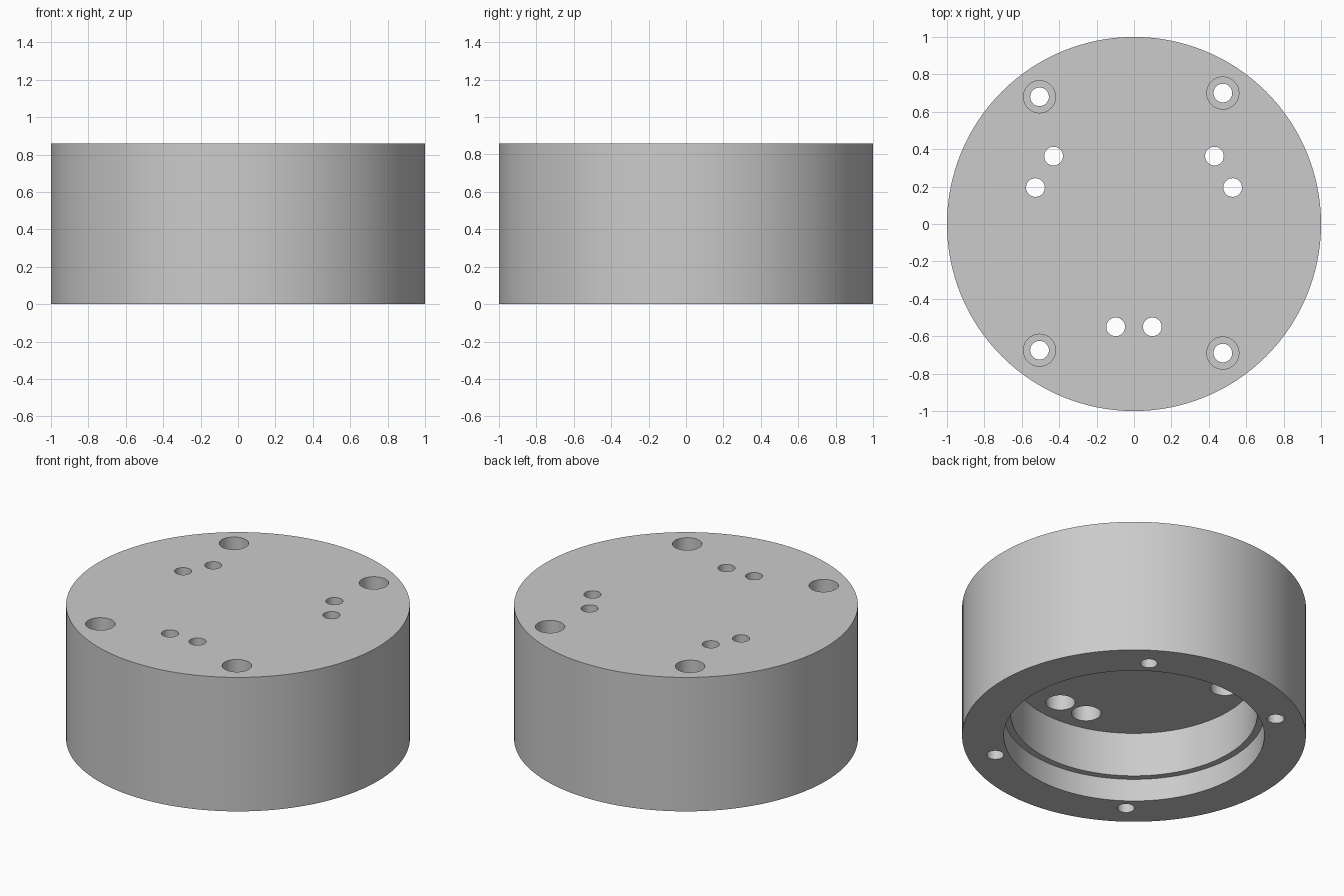
import bpy
import bmesh
from math import cos, sin, tau

cube = bpy.data.objects.get("Cube")
if cube:
    bpy.data.objects.remove(cube, do_unlink=True)

HEIGHT = 0.86
CEILING = 0.43      # underside of the thick top plate
BORE = 0.05         # screw hole radius
SINK = 0.086        # counterbore radius


def lathe(bm, profile, centre, steps):
    """Turn an (r, z) profile that starts and ends on the axis into a solid."""
    cx, cy = centre
    rings = []
    for r, z in profile:
        rings.append([bm.verts.new((cx + r * cos(tau * i / steps),
                                    cy + r * sin(tau * i / steps), z))
                      for i in range(steps)])
    for low, high in zip(rings, rings[1:]):
        for i in range(steps):
            j = (i + 1) % steps
            bm.faces.new((low[i], low[j], high[j], high[i]))
    bm.faces.new(rings[0][::-1])
    bm.faces.new(rings[-1])


def make_object(name, bm):
    bmesh.ops.recalc_face_normals(bm, faces=bm.faces)
    mesh = bpy.data.meshes.new(name)
    bm.to_mesh(mesh)
    bm.free()
    obj = bpy.data.objects.new(name, mesh)
    bpy.context.collection.objects.link(obj)
    return obj


grey = bpy.data.materials.new("plain grey")
grey.use_nodes = True
grey.diffuse_color = (0.6, 0.6, 0.6, 1)
grey.node_tree.nodes["Principled BSDF"].inputs["Base Color"].default_value = (0.6, 0.6, 0.6, 1)

# Round housing: closed top, stepped cavity open at the bottom
bm = bmesh.new()
lathe(bm, [(0.717, CEILING), (0.717, 0.145), (0.758, 0.145), (0.758, 0),
           (1, 0), (1, HEIGHT)], (0, 0), 128)
housing = make_object("round_housing", bm)
housing.data.materials.append(grey)

# Corner screw holes, counterbored from the top
bm = bmesh.new()
for centre in [(-0.505, 0.68), (0.475, 0.70), (-0.505, -0.675), (0.475, -0.69)]:
    lathe(bm, [(BORE, -0.1), (BORE, HEIGHT - 0.2), (SINK, HEIGHT - 0.2),
               (SINK, HEIGHT + 0.1)], centre, 32)

# Three pairs of inner holes, counterbored from the cavity ceiling
for side in (-1, 1):
    for x, y in [(0.43, 0.363), (0.527, 0.195), (0.098, -0.55)]:
        lathe(bm, [(SINK, CEILING - 0.1), (SINK, CEILING + 0.22),
                   (BORE, CEILING + 0.22), (BORE, HEIGHT + 0.1)], (side * x, y), 32)
cutter = make_object("hole_cutter", bm)
cutter.hide_render = True

# Drill the holes and discard the cutter
drill = housing.modifiers.new("holes", "BOOLEAN")
drill.operation = "DIFFERENCE"
drill.solver = "EXACT"
drill.object = cutter
bpy.context.view_layer.objects.active = housing
housing.select_set(True)
bpy.ops.object.modifier_apply(modifier=drill.name)
bpy.data.objects.remove(cutter, do_unlink=True)
cutter = None

bpy.ops.object.select_all(action="DESELECT")
housing.select_set(True)
bpy.ops.object.shade_smooth_by_angle()
